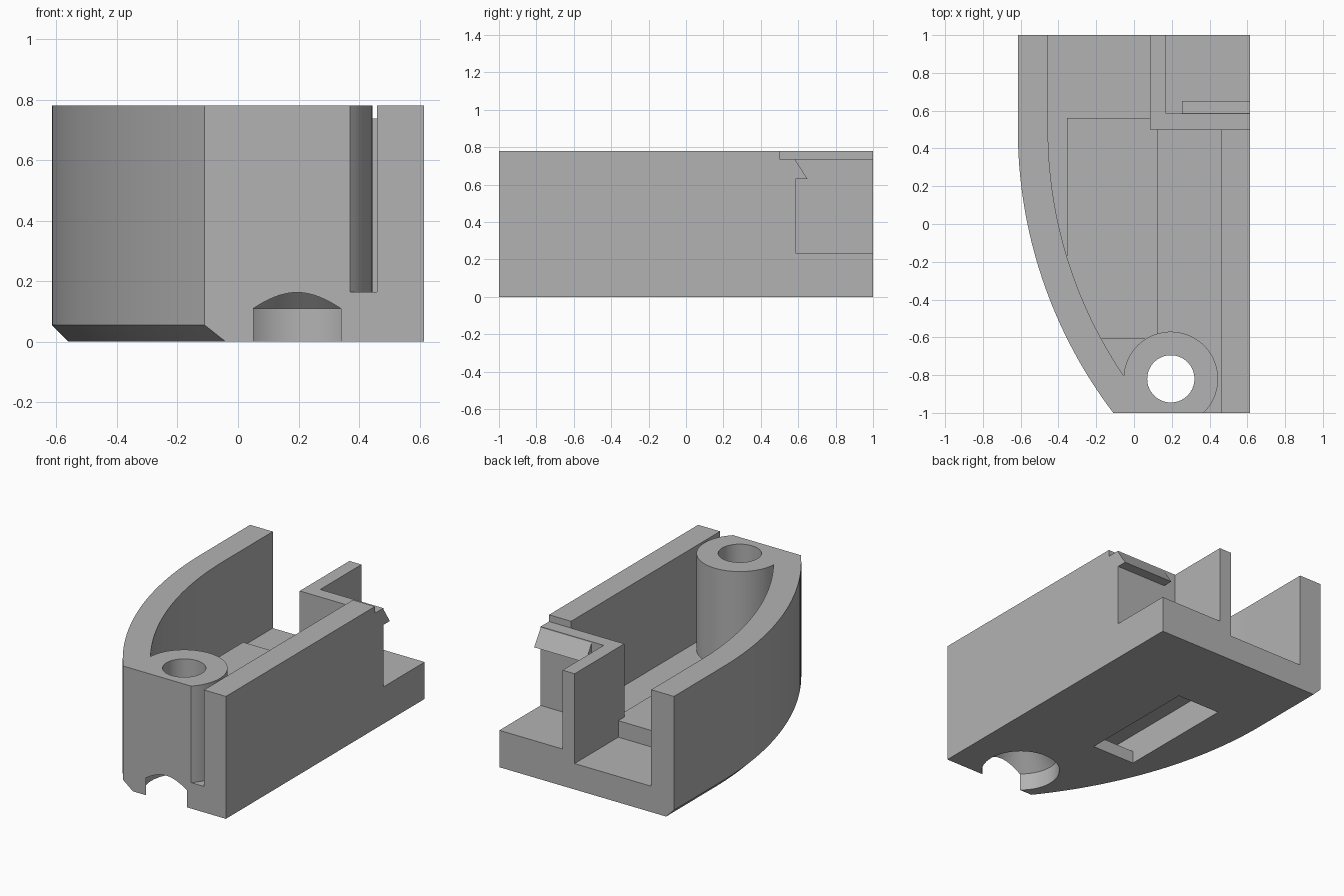
import bpy, bmesh, math
from mathutils import Vector

if "Cube" in bpy.data.objects:
    bpy.data.objects.remove(bpy.data.objects["Cube"])

grey = bpy.data.materials.new("plain_grey")
grey.diffuse_color = (0.45, 0.45, 0.45, 1)
grey.use_nodes = True
grey.node_tree.nodes["Principled BSDF"].inputs["Base Color"].default_value = grey.diffuse_color

H = 0.78                    # overall height
FLOOR = 0.165               # inner floor height
BOSS = (0.195, -0.82)       # screw boss centre
ARC = (1.865, 0.5)          # centre of the curved side


def make(name, bm):
    bmesh.ops.recalc_face_normals(bm, faces=bm.faces)
    me = bpy.data.meshes.new(name)
    bm.to_mesh(me)
    bm.free()
    ob = bpy.data.objects.new(name, me)
    bpy.context.collection.objects.link(ob)
    me.materials.append(grey)
    return ob


def loft(name, loops):
    """Closed solid through stacked loops of 3D points."""
    bm = bmesh.new()
    rings = [[bm.verts.new(p) for p in loop] for loop in loops]
    n = len(rings[0])
    for a, b in zip(rings, rings[1:]):
        for i in range(n):
            j = (i + 1) % n
            bm.faces.new((a[i], a[j], b[j], b[i]))
    bm.faces.new(rings[0])
    bm.faces.new(rings[-1])
    return make(name, bm)


def prism(name, pts, z0, z1):
    return loft(name, [[(x, y, z) for x, y in pts] for z in (z0, z1)])


def box(name, x0, x1, y0, y1, z0, z1):
    return prism(name, [(x0, y0), (x1, y0), (x1, y1), (x0, y1)], z0, z1)


def curved_side(radius, y_end, n=32):
    """Arc from its tangent point down to y_end."""
    end = math.asin((ARC[1] - y_end) / radius)
    return [(ARC[0] - radius * math.cos(end * i / n),
             ARC[1] - radius * math.sin(end * i / n)) for i in range(n + 1)]


def outline(radius):
    return [(0.615, 1), (ARC[0] - radius, 1)] + curved_side(radius, -1) + [(0.615, -1)]


def combine(target, other, op):
    mod = target.modifiers.new(other.name, 'BOOLEAN')
    mod.object, mod.operation, mod.solver = other, op, 'EXACT'
    bpy.context.view_layer.objects.active = target
    bpy.ops.object.modifier_apply(modifier=mod.name)
    bpy.data.objects.remove(other, do_unlink=True)


# Solid body with the lower chamfer along the curved side
body = loft("housing", [[(x, y, z) for x, y in outline(r)]
                        for r, z in ((2.425, 0), (2.48, 0.055), (2.48, H))])

# Main cavity: curved wall, around the boss, out through the front gap, round the corner wall
a0 = math.atan2(-0.805 - BOSS[1], -0.053 - BOSS[0]) % (2 * math.pi)
a1 = math.atan2(-1.0 - BOSS[1], 0.37 - BOSS[0])
boss_edge = [(BOSS[0] + 0.25 * math.cos(a0 + (a1 - a0) * i / 48),
              BOSS[1] + 0.25 * math.sin(a0 + (a1 - a0) * i / 48)) for i in range(1, 49)]
cavity = ([(-0.455, 1.1)] + curved_side(2.32, -0.805) + boss_edge +
          [(0.37, -1.1), (0.46, -1.1), (0.46, 0.5), (0.085, 0.5), (0.085, 1.1)])
combine(body, prism("cavity", cavity, FLOOR, 1), 'DIFFERENCE')

# Outer rear ledge and lowered corner wall
combine(body, box("ledge", 0.17, 0.8, 0.585, 1.1, 0.235, 1), 'DIFFERENCE')
combine(body, box("corner_top", 0.08, 0.8, 0.5, 1.1, 0.737, 1), 'DIFFERENCE')

# Raised platform on the floor, with the undercut slot below it
platform = [(0.125, 0.56), (-0.355, 0.56), (-0.355, -0.2), (-0.25, -0.61), (0.125, -0.61)]
combine(body, prism("platform", platform, 0.12, 0.27), 'UNION')
combine(body, box("slot", -0.26, 0.045, -0.32, 0.47, -0.1, 0.19), 'DIFFERENCE')
combine(body, box("undercut", -0.26, 0.045, -0.52, -0.3, 0.08, 0.19), 'DIFFERENCE')

# Screw hole with a countersunk recess from below
hole = [[(BOSS[0] + r * math.cos(math.tau * i / 64),
          BOSS[1] + r * math.sin(math.tau * i / 64), z) for i in range(64)]
        for r, z in ((0.231, -0.1), (0.231, 0.11), (0.125, 0.22), (0.125, 1))]
combine(body, loft("screw_hole", hole), 'DIFFERENCE')

# Snap hook on the corner wall
hook = [(0.56, 0.73), (0.585, 0.73), (0.65, 0.63), (0.56, 0.63)]
combine(body, loft("hook", [[(x, y, z) for y, z in hook] for x in (0.255, 0.615)]), 'UNION')

body.select_set(True)
bpy.context.view_layer.objects.active = body
bpy.ops.object.shade_smooth_by_angle(angle=math.radians(25))
